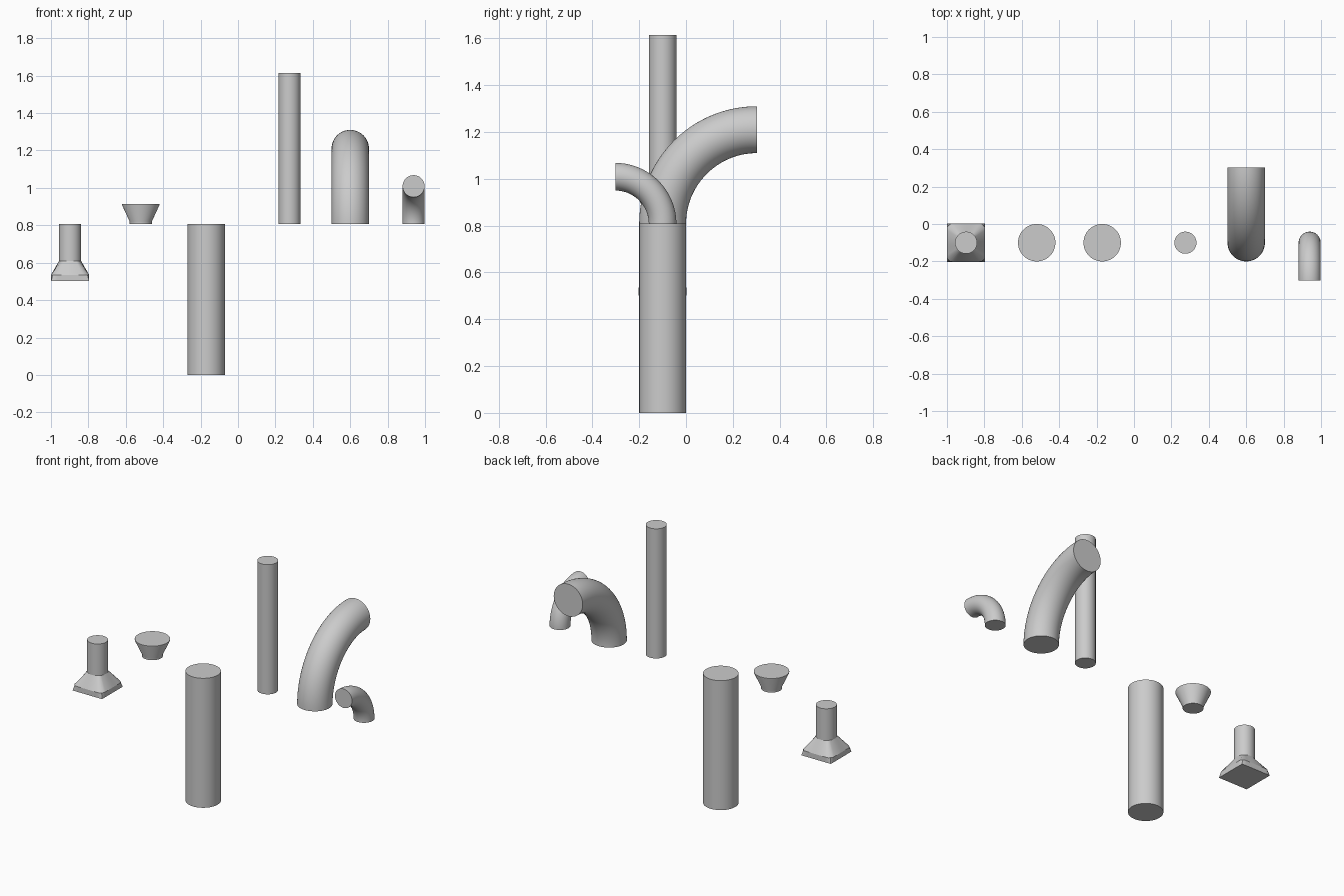
import bpy, bmesh, math
from mathutils import Vector

SIDES = 64
Y = -0.1          # shared depth of all pipe axes
DECK = 0.807      # height where upper parts start
WIDE, THIN = 0.1, 0.059

cube = bpy.data.objects.get("Cube")
if cube:
    bpy.data.objects.remove(cube, do_unlink=True)

grey = bpy.data.materials.new("light grey")
grey.use_nodes = True
grey.diffuse_color = (0.6, 0.6, 0.6, 1)
grey.node_tree.nodes["Principled BSDF"].inputs["Base Color"].default_value = grey.diffuse_color


def loft(name, rings):
    """Skin a list of point rings and cap both ends."""
    bm = bmesh.new()
    loops = [[bm.verts.new(p) for p in ring] for ring in rings]
    for low, high in zip(loops, loops[1:]):
        for i in range(SIDES):
            j = (i + 1) % SIDES
            bm.faces.new((low[i], low[j], high[j], high[i]))
    bm.faces.new(loops[0][::-1])
    bm.faces.new(loops[-1])
    bmesh.ops.recalc_face_normals(bm, faces=bm.faces)
    mesh = bpy.data.meshes.new(name)
    bm.to_mesh(mesh)
    bm.free()
    mesh.materials.append(grey)
    obj = bpy.data.objects.new(name, mesh)
    bpy.context.collection.objects.link(obj)
    bpy.ops.object.select_all(action='DESELECT')
    obj.select_set(True)
    bpy.context.view_layer.objects.active = obj
    bpy.ops.object.shade_smooth_by_angle(angle=math.radians(25))
    return obj


def ring(x, z, radius, half_width=None):
    """Level circle, trimmed to a square when half_width is given."""
    points = []
    for i in range(SIDES):
        a = math.tau * i / SIDES
        c, s = math.cos(a), math.sin(a)
        r = radius
        if half_width:
            r = min(r, half_width / max(abs(c), abs(s)))
        points.append((x + r * c, Y + r * s, z))
    return points


def turned(name, x, profile):
    return loft(name, [ring(x, z, r) for r, z in profile])


def elbow(name, x, radius, bend, side, steps=32):
    """Quarter bend rising from the deck height towards side * y."""
    rings = []
    for k in range(steps + 1):
        t = math.pi / 2 * k / steps
        out = Vector((0, -side * math.cos(t), math.sin(t)))
        pivot = Vector((x, Y + side * bend, DECK))
        rings.append([pivot + out * (bend + radius * math.sin(a)) + Vector((radius * math.cos(a), 0, 0))
                      for a in (math.tau * i / SIDES for i in range(SIDES))])
    return loft(name, rings)


# Straight pipes
turned("wide_pipe", -0.17, [(WIDE, 0), (WIDE, DECK)])
turned("thin_pipe", 0.275, [(THIN, DECK), (THIN, 1.615)])

# Funnel with a short collar
turned("funnel", -0.52, [(THIN, DECK), (THIN, 0.82), (WIDE, 0.908), (WIDE, 0.914)])

# Square hood blending into a round neck
HOOD_X = -0.898
loft("hood", [ring(HOOD_X, 0.502, 1, 0.102),
              ring(HOOD_X, 0.535, 0.131, 0.102),
              ring(HOOD_X, 0.61, THIN),
              ring(HOOD_X, DECK, THIN)])

# Bent pipes
elbow("wide_elbow", 0.6, WIDE, 0.403, 1)
elbow("thin_elbow", 0.939, THIN, 0.202, -1)
